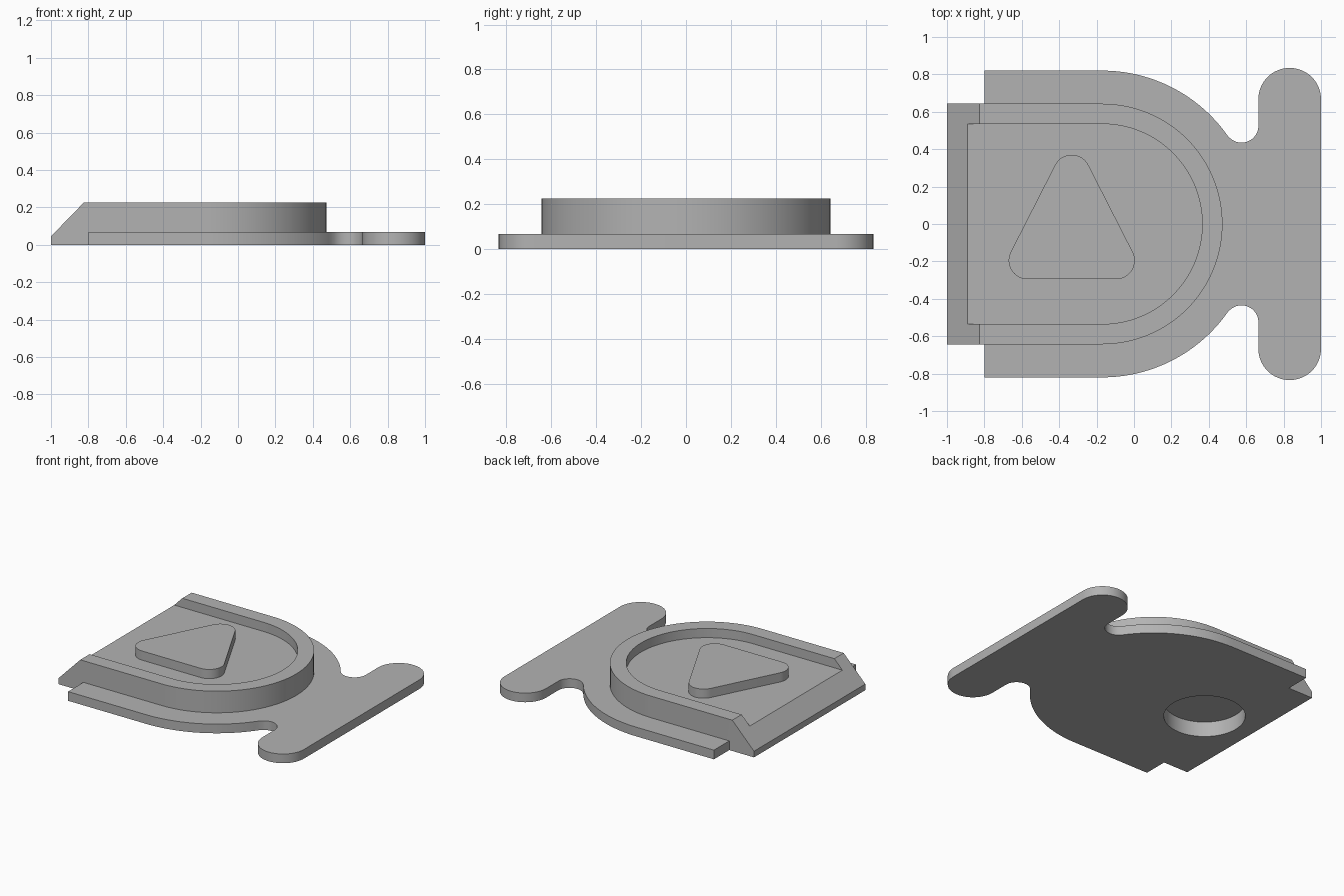
import bpy, bmesh
from math import sin, cos, radians, degrees, atan2

cube = bpy.data.objects.get("Cube")
if cube:
    bpy.data.objects.remove(cube, do_unlink=True)

GREY = (0.45, 0.45, 0.45, 1)
grey = bpy.data.materials.new("plain grey")
grey.use_nodes = True
grey.diffuse_color = GREY
grey.node_tree.nodes["Principled BSDF"].inputs["Base Color"].default_value = GREY


def arc(cx, cy, r, start, end, steps=24):
    angles = [radians(start + (end - start) * i / steps) for i in range(steps + 1)]
    return [(cx + r * cos(a), cy + r * sin(a)) for a in angles]


def prism(name, outline, low, high, upright=False):
    """Extrude an outline along z, or along y when upright."""
    bm = bmesh.new()
    place = (lambda u, v: (u, low, v)) if upright else (lambda u, v: (u, v, low))
    face = bm.faces.new([bm.verts.new(place(u, v)) for u, v in outline])
    grown = bmesh.ops.extrude_face_region(bm, geom=[face])["geom"]
    depth = high - low
    bmesh.ops.translate(bm, vec=(0, depth, 0) if upright else (0, 0, depth),
                        verts=[g for g in grown if isinstance(g, bmesh.types.BMVert)])
    bmesh.ops.recalc_face_normals(bm, faces=bm.faces)
    mesh = bpy.data.meshes.new(name)
    bm.to_mesh(mesh)
    bm.free()
    mesh.materials.append(grey)
    obj = bpy.data.objects.new(name, mesh)
    bpy.context.collection.objects.link(obj)
    return obj


def activate(obj):
    bpy.ops.object.select_all(action='DESELECT')
    obj.select_set(True)
    bpy.context.view_layer.objects.active = obj


def combine(target, tool, operation):
    mod = target.modifiers.new(operation, 'BOOLEAN')
    mod.operation, mod.object, mod.solver = operation, tool, 'EXACT'
    activate(target)
    bpy.ops.object.modifier_apply(modifier=mod.name)
    bpy.data.objects.remove(tool, do_unlink=True)


CENTRE = -0.17      # centre of the rounded end
PLATE_TOP, FLOOR, TOP = 0.067, 0.158, 0.225


def d_shape(left, r):
    return [(left, -r)] + arc(CENTRE, 0, r, -90, 90, 64) + [(left, r)]


# Base plate: round flange, filleted neck and cross bar, mirrored in y
neck_x, neck_y, neck_r = 0.575, 0.525, 0.09
touch = degrees(atan2(neck_y, neck_x - CENTRE))
half = [(-0.8, 0.82)] + arc(CENTRE, 0, 0.82, 90, touch, 32)
half += arc(neck_x, neck_y, neck_r, 180 + touch, 360)[1:]
half += arc(0.8325, 0.667, 0.1675, 180, 0, 32)
plate = prism("base_plate", half + [(x, -y) for x, y in reversed(half)], 0, PLATE_TOP)

# Raised housing with a sloped end and an open recess
body = prism("housing", d_shape(-1, 0.643), 0, TOP)
combine(body, prism("recess_cutter", d_shape(-1.2, 0.535), FLOOR, 0.4), 'DIFFERENCE')
slope = [(-1.175, -0.135), (-0.65, 0.405), (-1.175, 0.405)]
combine(body, prism("slope_cutter", slope, -1, 1, upright=True), 'DIFFERENCE')
combine(body, plate, 'UNION')

# Round blind hole underneath
hole = arc(-0.61, 0, 0.27, 0, 360, 64)[:-1]
combine(body, prism("hole_cutter", hole, -0.1, 0.11), 'DIFFERENCE')

# Rounded triangle standing on the recess floor
tilt = degrees(atan2(0.237, 0.465))
triangle = arc(-0.096, -0.195, 0.1, -90, tilt)
triangle += arc(-0.333, 0.27, 0.1, tilt, 180 - tilt)
triangle += arc(-0.57, -0.195, 0.1, 180 - tilt, 270)
boss = prism("triangle_boss", triangle, FLOOR, TOP)

for obj in (body, boss):
    activate(obj)
    bpy.ops.object.shade_smooth_by_angle(angle=radians(30))
